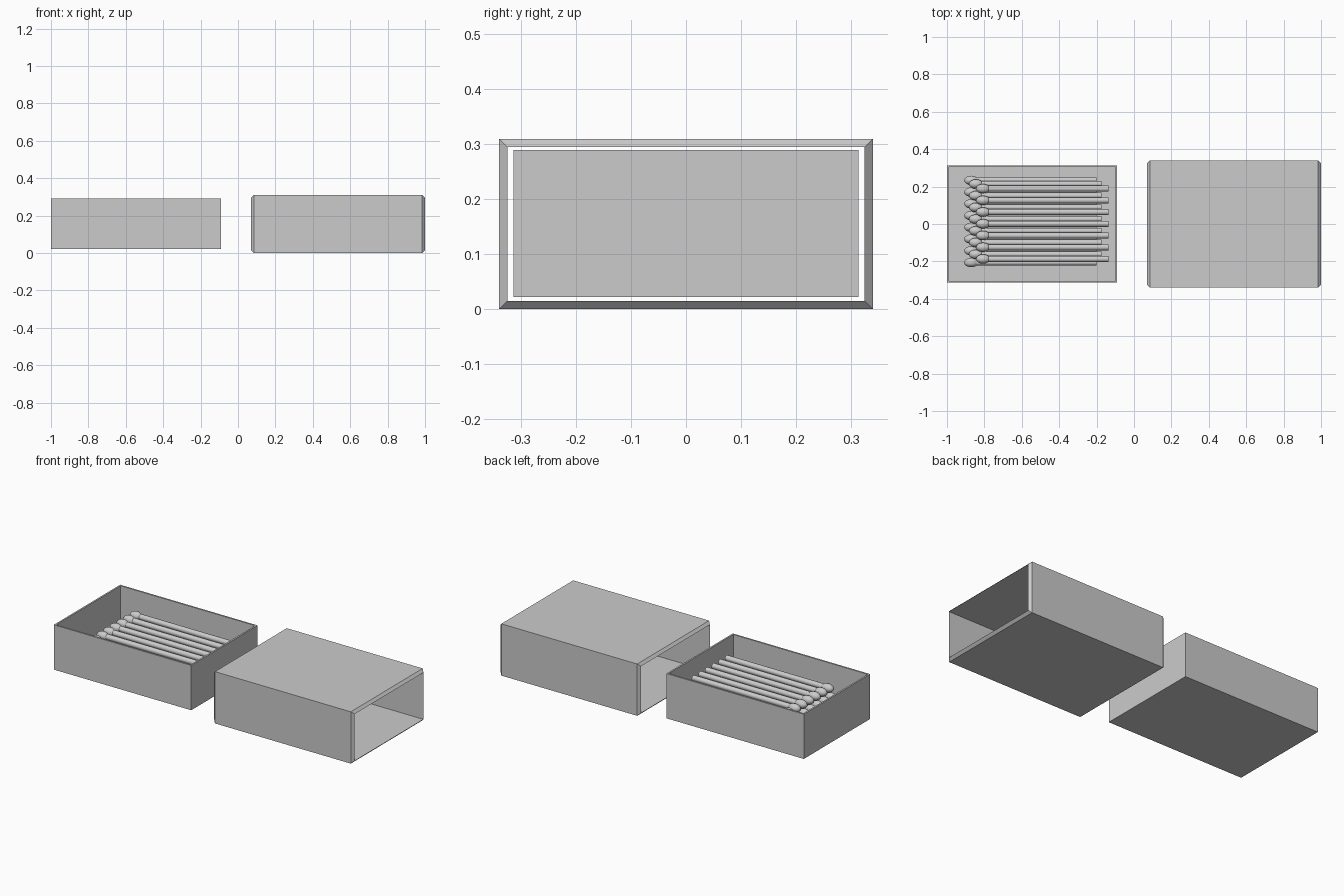
import bpy, bmesh, math
from mathutils import Matrix, Vector

if "Cube" in bpy.data.objects:
    bpy.data.objects.remove(bpy.data.objects["Cube"])


def finish(bm, name):
    bmesh.ops.recalc_face_normals(bm, faces=bm.faces)
    me = bpy.data.meshes.new(name)
    bm.to_mesh(me)
    bm.free()
    ob = bpy.data.objects.new(name, me)
    bpy.context.collection.objects.link(ob)
    return ob


def bridge(bm, a, b):
    n = len(a)
    for i in range(n):
        bm.faces.new((a[i], a[(i + 1) % n], b[(i + 1) % n], b[i]))


# sleeve: rectangular tube with chamfered end rims
bm = bmesh.new()


def sleeve_ring(x, inset):
    hy, z0, z1 = 0.34 - inset, inset, 0.31 - inset
    return [bm.verts.new((x, y, z)) for y, z in ((-hy, z0), (hy, z0), (hy, z1), (-hy, z1))]


rings = [sleeve_ring(x, t) for x, t in ((0.07, 0.015), (0.085, 0), (0.985, 0), (1.0, 0.015))]
for i in range(4):
    bridge(bm, rings[i], rings[(i + 1) % 4])
finish(bm, "sleeve")

# tray: open box with thin walls
bm = bmesh.new()


def tray_ring(inset, z):
    x0, x1, hy = -1 + inset, -0.09 - inset, 0.314 - inset
    return [bm.verts.new((x, y, z)) for x, y in ((x0, -hy), (x1, -hy), (x1, hy), (x0, hy))]


rings = [tray_ring(t, z) for t, z in ((0, 0.022), (0, 0.29), (0.01, 0.29), (0.01, 0.032))]
for a, b in zip(rings, rings[1:]):
    bridge(bm, a, b)
bm.faces.new(rings[0])
bm.faces.new(rings[-1])
finish(bm, "tray")


# match: round stick with an egg-shaped head
def match_mesh():
    bm = bmesh.new()
    bmesh.ops.create_cone(bm, cap_ends=True, segments=12, radius1=0.016, radius2=0.016, depth=0.67,
                          matrix=Matrix.Translation((0.335, 0, 0)) @ Matrix.Rotation(math.pi / 2, 4, 'Y'))
    bmesh.ops.create_uvsphere(bm, u_segments=12, v_segments=8, radius=1,
                              matrix=Matrix.Diagonal((0.038, 0.025, 0.025, 1)) @ Matrix.Rotation(math.pi / 2, 4, 'Y'))
    for f in bm.faces:
        f.smooth = len(f.verts) < 5
    me = bpy.data.meshes.new("match")
    bm.to_mesh(me)
    bm.free()
    return me


# three layers of matches, each shifted a little
mesh = match_mesh()
for x, y, z, n in ((-0.87, 0.233, 0.135, 8), (-0.845, 0.214, 0.17, 7), (-0.807, 0.189, 0.205, 7)):
    for i in range(n):
        ob = bpy.data.objects.new("match", mesh)
        ob.location = (x, y - i * 0.0627, z)
        bpy.context.collection.objects.link(ob)
